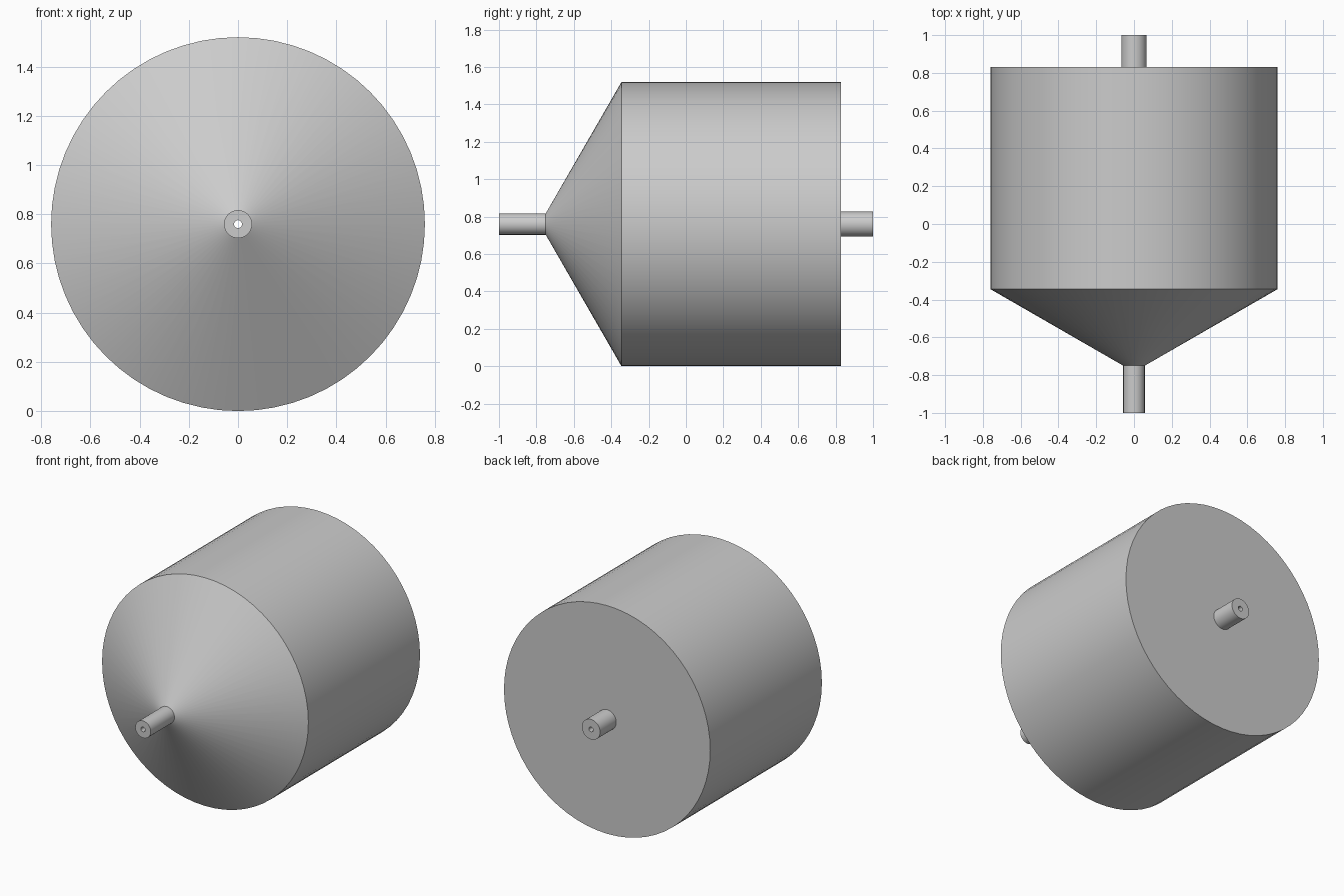
import bpy, bmesh, math
from mathutils import Vector

cube = bpy.data.objects.get("Cube")
if cube:
    bpy.data.objects.remove(cube)

SEGMENTS = 64
RADIUS = 0.76
BORE = 0.016

grey = bpy.data.materials.new("light grey metal")
grey.use_nodes = True
colour = (0.6, 0.6, 0.6, 1)
grey.diffuse_color = colour
grey.node_tree.nodes["Principled BSDF"].inputs["Base Color"].default_value = colour


def lathe(name, profile):
    """Turn a closed (y, radius) profile around the model's y axis."""
    bm = bmesh.new()
    verts = [bm.verts.new((r, y, 0)) for y, r in profile]
    edges = [bm.edges.new((v, verts[i - 1])) for i, v in enumerate(verts)]
    bmesh.ops.spin(bm, geom=verts + edges, cent=(0, 0, 0), axis=(0, 1, 0),
                   angle=math.tau, steps=SEGMENTS, use_merge=True)
    bmesh.ops.remove_doubles(bm, verts=bm.verts, dist=0.0001)
    bmesh.ops.recalc_face_normals(bm, faces=bm.faces)
    bmesh.ops.translate(bm, verts=bm.verts, vec=Vector((0, 0, RADIUS)))
    mesh = bpy.data.meshes.new(name)
    bm.to_mesh(mesh)
    bm.free()
    mesh.materials.append(grey)
    obj = bpy.data.objects.new(name, mesh)
    bpy.context.collection.objects.link(obj)
    bpy.ops.object.select_all(action='DESELECT')
    obj.select_set(True)
    bpy.context.view_layer.objects.active = obj
    bpy.ops.object.shade_smooth_by_angle(angle=math.radians(25))


def tube(name, start, end, radius):
    lathe(name, [(start, BORE), (start, radius), (end, radius), (end, BORE)])


# Cylindrical vessel with a conical front, bored through along its axis
lathe("vessel_body", [(-0.75, BORE), (-0.75, 0.057), (-0.345, RADIUS),
                      (0.83, RADIUS), (0.83, BORE)])

# Hollow pipes at both ends
tube("front_pipe", -1.0, -0.75, 0.057)
tube("rear_pipe", 0.83, 1.0, 0.067)
